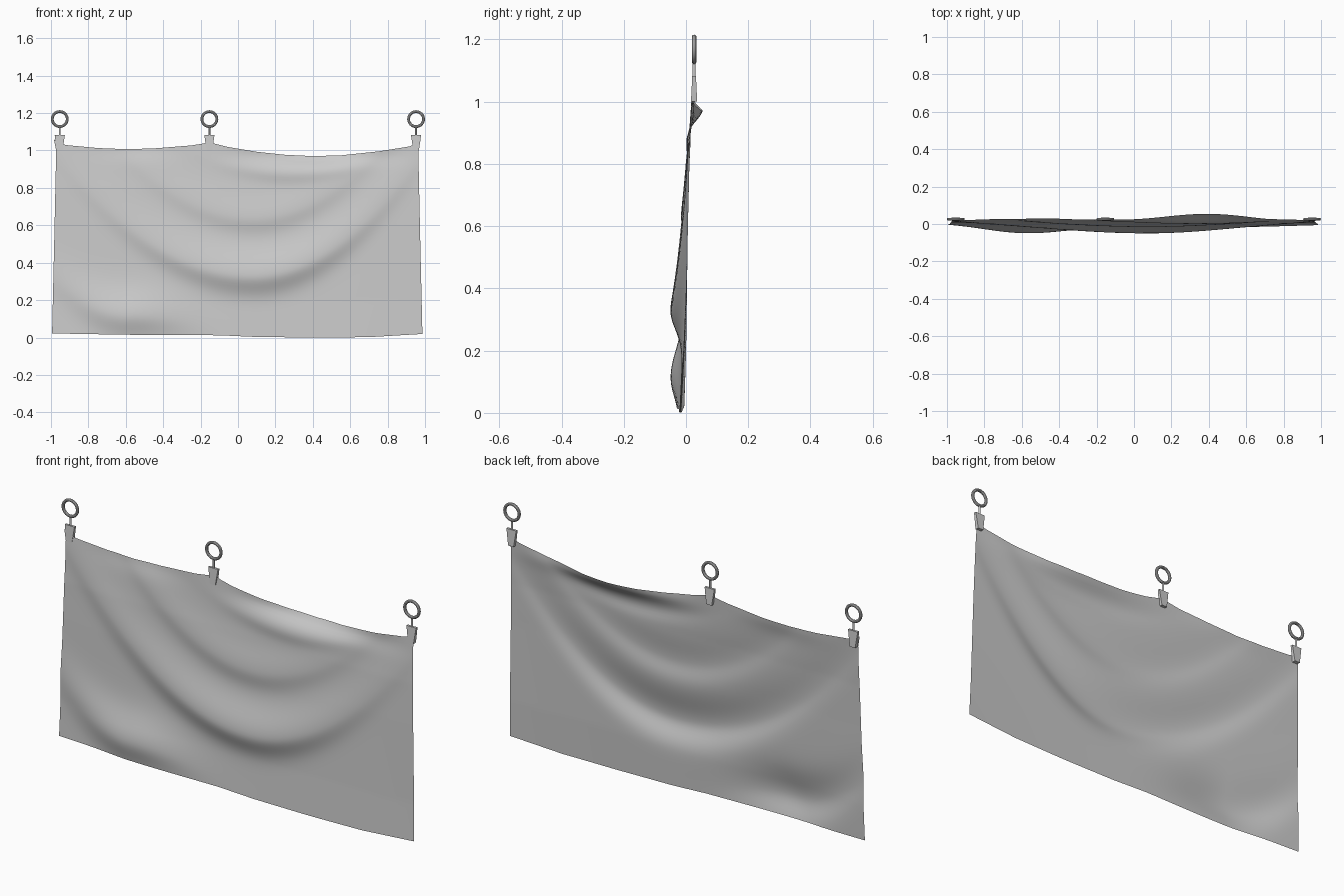
import bpy, bmesh, math
from mathutils import Matrix

if "Cube" in bpy.data.objects:
    bpy.data.objects.remove(bpy.data.objects["Cube"])


def lerp_table(pts, x):
    for (x0, y0), (x1, y1) in zip(pts, pts[1:]):
        if x <= x1:
            return y0 + (y1 - y0) * (x - x0) / (x1 - x0)
    return pts[-1][1]


def make_object(name, bm):
    bmesh.ops.recalc_face_normals(bm, faces=bm.faces)
    me = bpy.data.meshes.new(name)
    bm.to_mesh(me)
    bm.free()
    ob = bpy.data.objects.new(name, me)
    bpy.context.collection.objects.link(ob)
    bpy.context.view_layer.objects.active = ob
    ob.select_set(True)
    bpy.ops.object.shade_smooth_by_angle(angle=math.radians(40))
    ob.select_set(False)
    return ob


# Cloth outline and depth profiles
CLIP_X = (-0.953, -0.153, 0.952)
TOP = [(-0.985, 1.06), (-0.955, 1.04), (-0.92, 1.029), (-0.75, 1.013), (-0.6, 1.007),
       (-0.45, 1.011), (-0.25, 1.027), (-0.18, 1.038), (-0.155, 1.048), (-0.12, 1.035),
       (-0.05, 1.018), (0.1, 0.993), (0.25, 0.977), (0.4, 0.97), (0.55, 0.974),
       (0.75, 0.995), (0.92, 1.022), (0.95, 1.04), (0.98, 1.06)]
BOTTOM = [(-1, 0.022), (-0.6, 0.015), (-0.1, 0.012), (0.1, 0.003), (0.4, 0), (0.7, 0.002), (1, 0.02)]
DEPTH = [(0, -0.022), (0.2, -0.012), (0.4, -0.006), (0.6, 0), (0.8, 0.008), (0.93, 0.017), (1.1, 0.028)]
SIDE = [(0, 0.99), (0.5, 0.978), (0.95, 0.968), (1, 0.98)]
# Swag folds: centre x, z, left and right curvature, depth, sharpness up/down, reach left/right
FOLDS = [(0.08, 0.33, 0.6, 0.8, 0.042, 0.10, 0.06, 0.50, 0.40),
         (0.08, 0.64, 0.75, 0.8, 0.017, 0.08, 0.05, 0.40, 0.35),
         (0.30, 0.88, 0.4, 0.5, 0.012, 0.05, 0.035, 0.28, 0.25),
         (-0.58, 0.12, 1.3, -0.3, 0.038, 0.09, 0.07, 0.22, 0.20)]


def cloth_y(x, z):
    y = lerp_table(DEPTH, z)
    y += 0.016 * x * x * max(0, 1 - z)
    for xc, zc, kl, kr, amp, up, dn, rl, rr in FOLDS:
        d = x - xc
        t = z - zc - (kl if d < 0 else kr) * d * d
        t /= up if t > 0 else dn
        y -= amp * math.exp(-t * t / 2 - (d / (rl if d < 0 else rr)) ** 2 / 2)
    # Slack top edge rolls backwards between clips
    y += 0.037 * math.exp(-((x - 0.4) / 0.22) ** 2 / 2 - ((z - 0.975) / 0.035) ** 2 / 2)
    y += 0.010 * math.exp(-((x + 0.55) / 0.15) ** 2 / 2 - ((z - 1.01) / 0.04) ** 2 / 2)
    return y


# Hanging cloth
NX, NZ = 130, 64
bm = bmesh.new()
rows = []
for j in range(NZ + 1):
    v = j / NZ
    row = []
    for i in range(NX + 1):
        s = -1 + 2 * i / NX
        x = s * lerp_table(SIDE, v) - 0.004
        b = lerp_table(BOTTOM, x)
        # Clip tents only pull on the upper part of the cloth
        z = b + (max(lerp_table(TOP, max(x, -0.985)), 0) - b) * v
        row.append(bm.verts.new((x, cloth_y(x, z), z)))
    rows.append(row)
for r0, r1 in zip(rows, rows[1:]):
    for i in range(NX):
        bm.faces.new((r0[i], r0[i + 1], r1[i + 1], r1[i]))
make_object("cloth", bm)

RING_Y = 0.026


def ring(x):
    bpy.ops.mesh.primitive_torus_add(major_radius=0.040, minor_radius=0.0075, major_segments=32,
                                     minor_segments=10, location=(x, RING_Y, 1.168),
                                     rotation=(math.pi / 2, 0, 0))
    bpy.context.object.name = "hanging_ring"
    bpy.ops.object.shade_smooth_by_angle()


def clip(x):
    # Tapered clip jaw
    bm = bmesh.new()
    bmesh.ops.create_cube(bm, size=1)
    for v in bm.verts:
        upper = v.co.z > 0
        v.co.x = x + v.co.x * (0.054 if upper else 0.030)
        v.co.y = RING_Y + v.co.y * (0.012 if upper else 0.020)
        v.co.z = 1.082 if upper else 1.0
    make_object("clip", bm)
    # Pin joining clip and ring
    bm = bmesh.new()
    bmesh.ops.create_cone(bm, cap_ends=True, segments=12, radius1=0.005, radius2=0.005, depth=0.052,
                          matrix=Matrix.Translation((x, RING_Y, 1.100)))
    make_object("clip_pin", bm)


for cx in CLIP_X:
    ring(cx)
    clip(cx)
